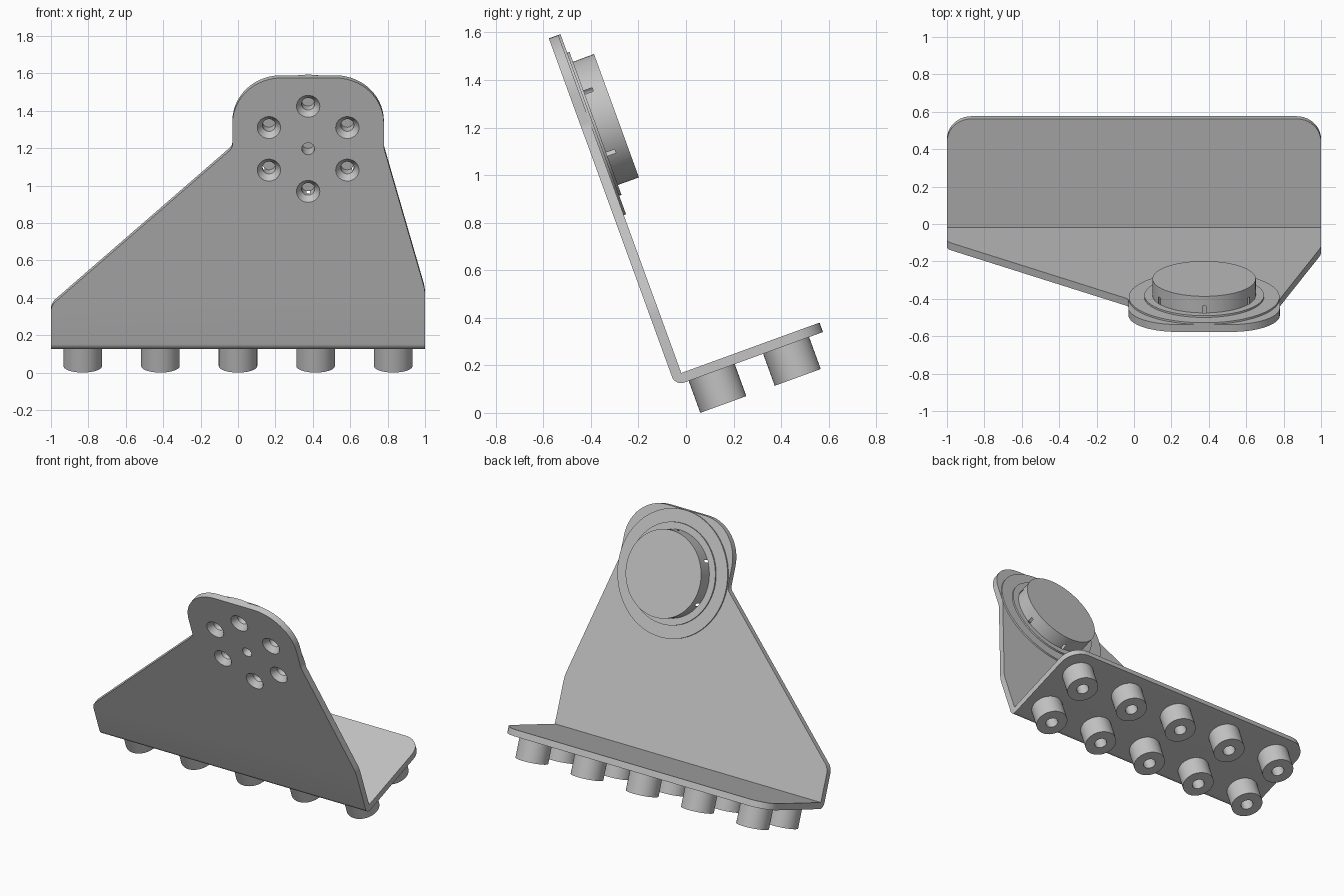
import bpy, bmesh, math
from mathutils import Matrix, Vector

if "Cube" in bpy.data.objects:
    bpy.data.objects.remove(bpy.data.objects["Cube"])

T = 0.042                      # sheet thickness
SHELF, TOP = 0.661, 1.555      # lengths of the two legs
HUB_X, HUB_Z = 0.375, 1.152    # hub centre on the upright

grey = bpy.data.materials.new("plain_grey")
grey.use_nodes = True
colour = (0.55, 0.55, 0.55, 1)
grey.diffuse_color = colour
grey.node_tree.nodes["Principled BSDF"].inputs["Base Color"].default_value = colour


def make(name, bm):
    bmesh.ops.recalc_face_normals(bm, faces=bm.faces[:])
    mesh = bpy.data.meshes.new(name)
    bm.to_mesh(mesh)
    bm.free()
    mesh.materials.append(grey)
    obj = bpy.data.objects.new(name, mesh)
    bpy.context.scene.collection.objects.link(obj)
    return obj


def rounded(corners, steps=14):
    """Turn (a, b, radius) corners into an outline with fillets."""
    out = []
    n = len(corners)
    for i, (a, b, r) in enumerate(corners):
        p = Vector((a, b))
        if not r:
            out.append(p)
            continue
        d1 = (Vector(corners[i - 1][:2]) - p).normalized()
        d2 = (Vector(corners[(i + 1) % n][:2]) - p).normalized()
        half = d1.angle(d2) / 2
        centre = p + (d1 + d2).normalized() * r / math.sin(half)
        start = p + d1 * r / math.tan(half) - centre
        end = p + d2 * r / math.tan(half) - centre
        sweep = start.angle_signed(end)
        for k in range(steps + 1):
            out.append(centre + Matrix.Rotation(-sweep * k / steps, 2) @ start)
    return out


def prism(name, outline, place, lo, hi):
    bm = bmesh.new()
    face = bm.faces.new([bm.verts.new(place(p, lo)) for p in outline])
    new = bmesh.ops.extrude_face_region(bm, geom=[face])["geom"]
    verts = [v for v in new if isinstance(v, bmesh.types.BMVert)]
    shift = Vector(place(outline[0], hi)) - Vector(place(outline[0], lo))
    bmesh.ops.translate(bm, verts=verts, vec=shift)
    return make(name, bm)


def lathe(name, profile, centre, along_y=False, steps=64):
    """Revolve (radius, distance) points about a z or y axis."""
    bm = bmesh.new()
    verts = [bm.verts.new((r, 0, t)) for r, t in profile]
    edges = [bm.edges.new(pair) for pair in zip(verts, verts[1:])]
    bmesh.ops.spin(bm, geom=verts + edges, cent=(0, 0, 0), axis=(0, 0, 1),
                   angle=math.tau, steps=steps)
    bmesh.ops.remove_doubles(bm, verts=bm.verts[:], dist=1e-5)
    if along_y:
        bm.transform(Matrix.Rotation(-math.pi / 2, 4, 'X'))
    bm.transform(Matrix.Translation(centre))
    return make(name, bm)


def boolean(obj, cutter, operation):
    mod = obj.modifiers.new("cut", 'BOOLEAN')
    mod.operation, mod.object, mod.solver = operation, cutter, 'EXACT'
    bpy.context.view_layer.objects.active = obj
    bpy.ops.object.modifier_apply(modifier=mod.name)


def round_edges(obj, rule, width, segments):
    bm = bmesh.new()
    bm.from_mesh(obj.data)
    edges = [e for e in bm.edges if rule(e.verts[0].co, e.verts[1].co)]
    bmesh.ops.bevel(bm, geom=edges, offset=width, segments=segments,
                    profile=0.5, affect='EDGES')
    bm.to_mesh(obj.data)
    bm.free()


# Bent sheet: L section run sideways, trimmed to the upright's silhouette
section = rounded([(0, 0, 0.04), (SHELF, 0, 0), (SHELF, T, 0),
                   (T, T, 0), (T, TOP + 0.1, 0), (0, TOP + 0.1, 0)])
bracket = prism("bent_bracket", section, lambda p, x: (x, p[0], p[1]), -1, 1)
silhouette = rounded([(-1.606, -0.3, 0), (1.176, -0.3, 0), (0.78, 1.156, 0.1),
                      (0.78, TOP, 0.26), (-0.03, TOP, 0.26), (-0.03, 1.156, 0.05)])
trim = prism("trim", silhouette, lambda p, y: (p[0], y, p[1]), -0.2, 0.9)
boolean(bracket, trim, 'INTERSECT')
bpy.data.objects.remove(trim)


def at_side(a, b):
    return abs(abs(a.x) - 1) < 1e-3 and abs(a.x - b.x) < 1e-3


round_edges(bracket, lambda a, b: at_side(a, b) and min(a.y, b.y) > SHELF - 1e-3,
            0.13, 10)
round_edges(bracket, lambda a, b: at_side(a, b) and min(a.z, b.z) > 0.2
            and abs(a.z - b.z) < 1e-3, 0.03, 5)

# Stepped round hub on the inner face of the upright
hub = lathe("round_hub", [(0, T - 0.002), (0.403, T - 0.002), (0.403, T + 0.01),
                          (0.32, T + 0.01), (0.32, T + 0.02), (0.276, T + 0.02),
                          (0.276, 0.156), (0, 0.156)],
            (HUB_X, 0, HUB_Z), True, 96)

# Countersunk screw holes around a plain centre hole
cutters = [lathe("hole", [(0, -0.02), (0.034, -0.02), (0.034, 0.1), (0, 0.1)],
                 (HUB_X, 0, HUB_Z), True, 32)]
for i in range(6):
    a = math.pi / 2 + i * math.pi / 3
    spot = (HUB_X + 0.242 * math.cos(a), 0, HUB_Z + 0.242 * math.sin(a))
    cutters.append(lathe("hole", [(0, -0.01), (0.07, -0.01), (0.035, 0.036),
                                  (0.035, 0.1), (0, 0.1)], spot, True, 32))
for cutter in cutters:
    boolean(bracket, cutter, 'DIFFERENCE')
    boolean(hub, cutter, 'DIFFERENCE')
    bpy.data.objects.remove(cutter)

parts = [bracket, hub]

# Two rows of hollow feet under the shelf
for row, y in (("front", 0.163), ("back", 0.496)):
    for i in range(5):
        parts.append(lathe(f"{row}_foot_{i + 1}",
                           [(0, -0.01), (0.04, -0.01), (0.04, -0.143),
                            (0.103, -0.143), (0.103, 0.005), (0, 0.005)],
                           (0.415 * (i - 2), y, 0)))

# Lean the whole assembly back and shade it
bpy.ops.object.select_all(action='DESELECT')
lean = Matrix.Translation((0, -0.045, 0.114)) @ Matrix.Rotation(math.radians(20), 4, 'X')
for obj in parts:
    obj.data.transform(lean)
    obj.select_set(True)
bpy.context.view_layer.objects.active = bracket
bpy.ops.object.shade_smooth_by_angle(angle=math.radians(30))
